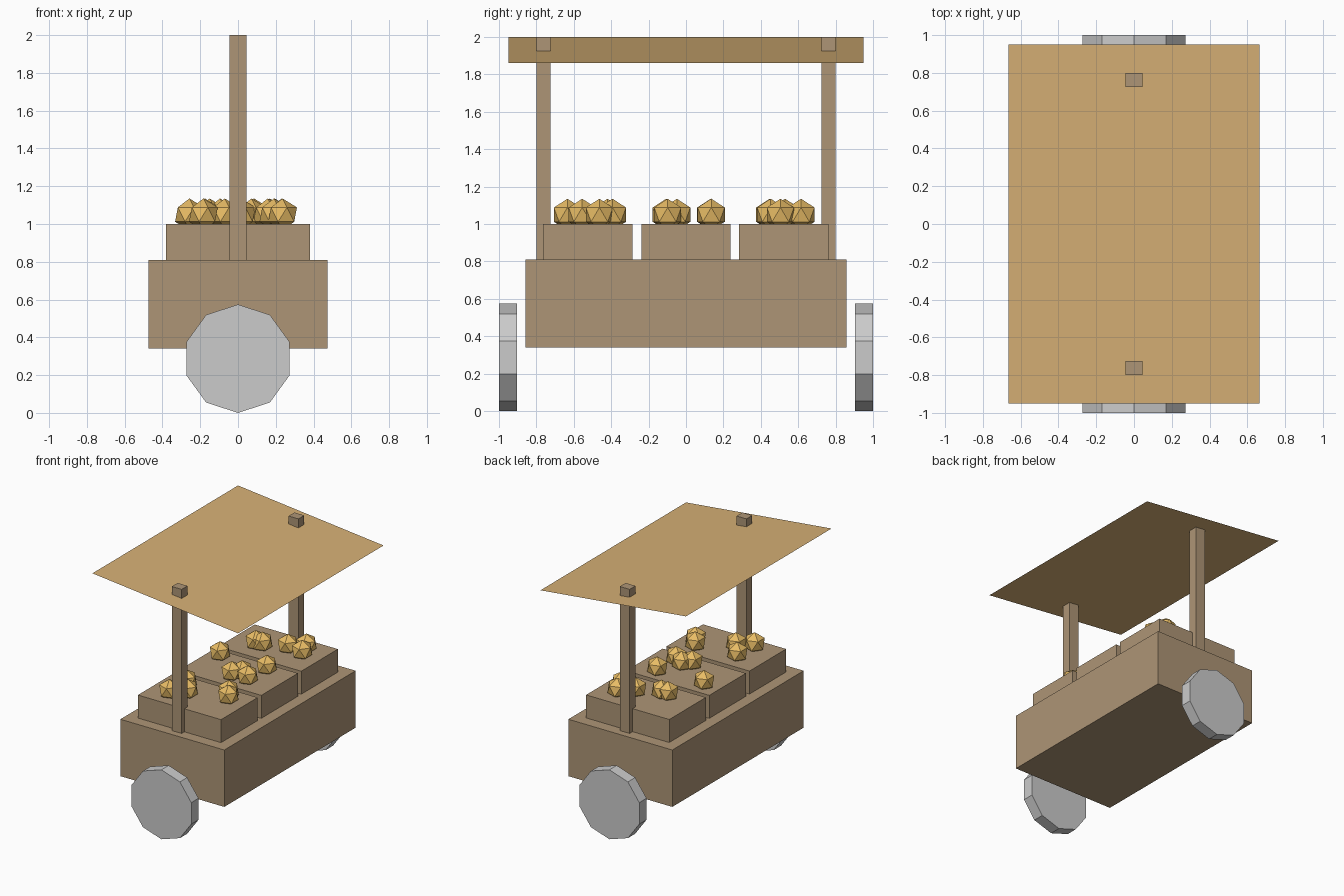
import bpy, math

if "Cube" in bpy.data.objects:
    bpy.data.objects.remove(bpy.data.objects["Cube"])


def material(name, rgb):
    m = bpy.data.materials.new(name)
    m.diffuse_color = (*rgb, 1)
    m.use_nodes = True
    m.node_tree.nodes["Principled BSDF"].inputs["Base Color"].default_value = m.diffuse_color
    return m


WOOD = material("wood", (0.42, 0.30, 0.18))
CLOTH = material("cloth", (0.68, 0.44, 0.18))
FRUIT = material("fruit", (0.80, 0.50, 0.13))


def finish(name, mat=None):
    ob = bpy.context.object
    ob.name = name
    if mat:
        ob.data.materials.append(mat)
    return ob


def box(name, x, y, z, mat):
    """Box from (min, max) ranges on each axis."""
    bpy.ops.mesh.primitive_cube_add(size=1, location=[(a + b) / 2 for a, b in (x, y, z)])
    ob = finish(name, mat)
    ob.scale = [b - a for a, b in (x, y, z)]
    bpy.ops.object.transform_apply(location=False, rotation=False, scale=True)
    return ob


# Cart body
box("cart_body", (-0.475, 0.475), (-0.857, 0.857), (0.34, 0.81), WOOD)

# Three crates in a row
for name, y in (("front", -0.525), ("middle", 0), ("back", 0.522)):
    box(name + "_crate", (-0.38, 0.38), (y - 0.239, y + 0.239), (0.81, 1.0), WOOD)

# Canopy posts and wheels at both ends
WHEEL_R = 0.287
for name, s in (("front", -1), ("back", 1)):
    y = 0.762 * s
    box(name + "_post", (-0.045, 0.045), (y - 0.038, y + 0.038), (0.81, 2.0), WOOD)
    bpy.ops.mesh.primitive_cylinder_add(vertices=10, radius=WHEEL_R, depth=0.095,
                                        location=(0, 0.952 * s, WHEEL_R),
                                        rotation=(math.pi / 2, 0, 0))
    finish(name + "_wheel")

# Thin canopy sheet, sloping down towards +x
bpy.ops.mesh.primitive_plane_add(size=1, location=(0, 0, 1.93))
canopy = finish("canopy", CLOTH)
canopy.scale = (math.hypot(1.33, 0.14), 1.9, 1)
canopy.rotation_euler.y = math.atan2(0.14, 1.33)

# Loose fruit, five per crate
SPOTS = [
    (-0.183, -0.634), (-0.07, -0.555), (-0.175, -0.42), (0.19, -0.393), (0.236, -0.463),
    (-0.257, 0.132), (0.168, 0.135), (0.016, -0.106), (0.072, -0.049), (0.158, -0.098),
    (-0.15, 0.447), (-0.095, 0.453), (0.085, 0.53), (0.195, 0.615), (0.232, 0.505),
]
for i, (x, y) in enumerate(SPOTS):
    bpy.ops.mesh.primitive_ico_sphere_add(subdivisions=1, radius=0.085, location=(x, y, 1.05))
    finish(f"fruit_{i + 1}", FRUIT)
